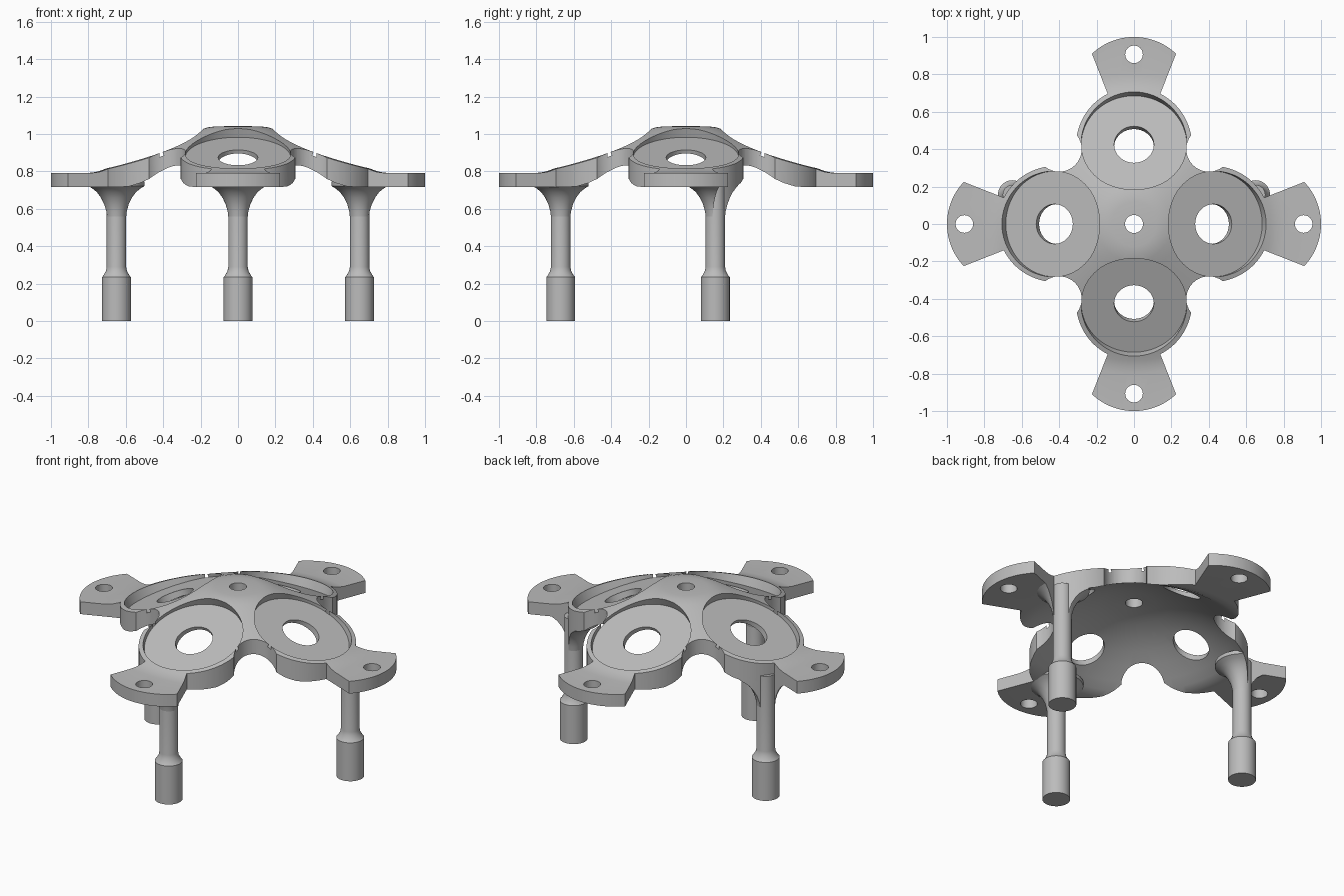
import bpy, bmesh
from math import sin, cos, pi, radians, atan
from mathutils import Matrix, Vector

cube = bpy.data.objects.get("Cube")
if cube:
    bpy.data.objects.remove(cube)

grey = bpy.data.materials.new("satin grey")
grey.use_nodes = True
GREY = (0.5, 0.5, 0.5, 1)
grey.diffuse_color = GREY
grey.node_tree.nodes["Principled BSDF"].inputs["Base Color"].default_value = GREY


def finish(name, bm):
    bmesh.ops.remove_doubles(bm, verts=bm.verts, dist=1e-5)
    bmesh.ops.recalc_face_normals(bm, faces=bm.faces)
    mesh = bpy.data.meshes.new(name)
    bm.to_mesh(mesh)
    bm.free()
    mesh.materials.append(grey)
    ob = bpy.data.objects.new(name, mesh)
    bpy.context.collection.objects.link(ob)
    return ob


def revolve(name, profile, steps, closed=False, place=(0, 0)):
    bm = bmesh.new()
    vs = [bm.verts.new((r, 0, z)) for r, z in profile]
    pairs = list(zip(vs, vs[1:])) + ([(vs[-1], vs[0])] if closed else [])
    edges = [bm.edges.new(p) for p in pairs]
    bmesh.ops.spin(bm, geom=vs + edges, cent=(0, 0, 0), axis=(0, 0, 1),
                   angle=2 * pi, steps=steps)
    bmesh.ops.translate(bm, verts=bm.verts, vec=(*place, 0))
    return finish(name, bm)


def prism(name, points, low, high):
    bm = bmesh.new()
    face = bm.faces.new([bm.verts.new((x, y, low)) for x, y in points])
    top = bmesh.ops.extrude_face_region(bm, geom=[face])["geom"]
    bmesh.ops.translate(bm, verts=[v for v in top if isinstance(v, bmesh.types.BMVert)],
                        vec=(0, 0, high - low))
    return finish(name, bm)


def cylinder(name, radius, low, high, matrix, segments=64):
    bm = bmesh.new()
    bmesh.ops.create_cone(bm, cap_ends=True, segments=segments, radius1=radius,
                          radius2=radius, depth=high - low,
                          matrix=matrix @ Matrix.Translation((0, 0, (low + high) / 2)))
    return finish(name, bm)


def boolean(ob, cutter, operation, keep=False):
    cutter.hide_render = True
    mod = ob.modifiers.new("cut", 'BOOLEAN')
    mod.object, mod.operation, mod.solver = cutter, operation, 'EXACT'
    bpy.context.view_layer.objects.active = ob
    bpy.ops.object.modifier_apply(modifier=mod.name)
    if not keep:
        bpy.data.objects.remove(cutter)


def smooth(ob):
    bpy.ops.object.select_all(action='DESELECT')
    ob.select_set(True)
    bpy.context.view_layer.objects.active = ob
    bpy.ops.object.shade_smooth_by_angle(angle=radians(25))


def arc(cx, cy, r, start, end, n):
    angles = [radians(start + (end - start) * i / n) for i in range(n + 1)]
    return [(cx + r * cos(a), cy + r * sin(a)) for a in angles]


# Plan outline: tab, round lobe and concave neck, mirrored and turned four times
half = (arc(0, 0.674, 0.326, 90, 46.4, 12) + arc(0, 0.42, 0.31, 63, 10, 16)
        + arc(0.4, 0.4, 0.12, 141, 225, 14))
quarter = half + [(y, x) for x, y in reversed(half)][1:-1]
outline = []
for turn in range(4):
    outline += quarter
    quarter = [(y, -x) for x, y in quarter]
trim = prism("outline_cutter", outline, 0.4, 1.3)

# Conical shell flattening into the mounting flange
top = [(0.048, 1.042), (0.12, 1.041), (0.16, 1.036), (0.2, 1.024), (0.25, 1.004),
       (0.66, 0.834), (0.7, 0.818), (0.73, 0.806), (0.76, 0.797), (0.8, 0.792), (1.1, 0.79)]
under = [(1.1, 0.716), (0.68, 0.716), (0.64, 0.72), (0.6, 0.738), (0.546, 0.772),
         (0.46, 0.825), (0.38, 0.869), (0.3, 0.905), (0.2, 0.938), (0.12, 0.953), (0.048, 0.96)]
shell = revolve("shell_plate", top + under, 128, closed=True)
boolean(shell, trim, 'INTERSECT', keep=True)

# Tilted round pockets with a bore, and a bolt hole through each tab
TILT = atan(0.418)
for k in range(4):
    turn = Matrix.Rotation(k * pi / 2, 4, 'Z')
    seat = turn @ Matrix.Translation((0.425, 0, 0.874)) @ Matrix.Rotation(TILT, 4, 'Y')
    bolt = turn @ Matrix.Translation((0.907, 0, 0))
    boolean(shell, cylinder("pocket_cutter", 0.282, 0, 0.3, seat, 96), 'DIFFERENCE')
    boolean(shell, cylinder("bore_cutter", 0.106, -0.2, 0.1, seat), 'DIFFERENCE')
    boolean(shell, cylinder("bolt_cutter", 0.047, 0.6, 0.9, bolt, 40), 'DIFFERENCE')
smooth(shell)

# Three legs with thick feet; the flared roots are trimmed to the plate edge
column = [(0, 0), (0.077, 0), (0.077, 0.235), (0.07, 0.243), (0.056, 0.268),
          (0.052, 0.29), (0.052, 0.75), (0, 0.75)]
flare = [(0, 0.54), (0.05, 0.54), (0.055, 0.585), (0.066, 0.625), (0.083, 0.66),
         (0.105, 0.69), (0.13, 0.71), (0.15, 0.722), (0.15, 0.745), (0, 0.745)]
for side, spot in (("front", (0, -0.67)), ("left", (0.65, 0.157)), ("right", (-0.65, 0.157))):
    smooth(revolve(side + "_leg", column, 48, place=spot))
    root = revolve(side + "_leg_root", flare, 48, place=spot)
    boolean(root, trim, 'INTERSECT', keep=True)
    smooth(root)
bpy.data.objects.remove(trim)
